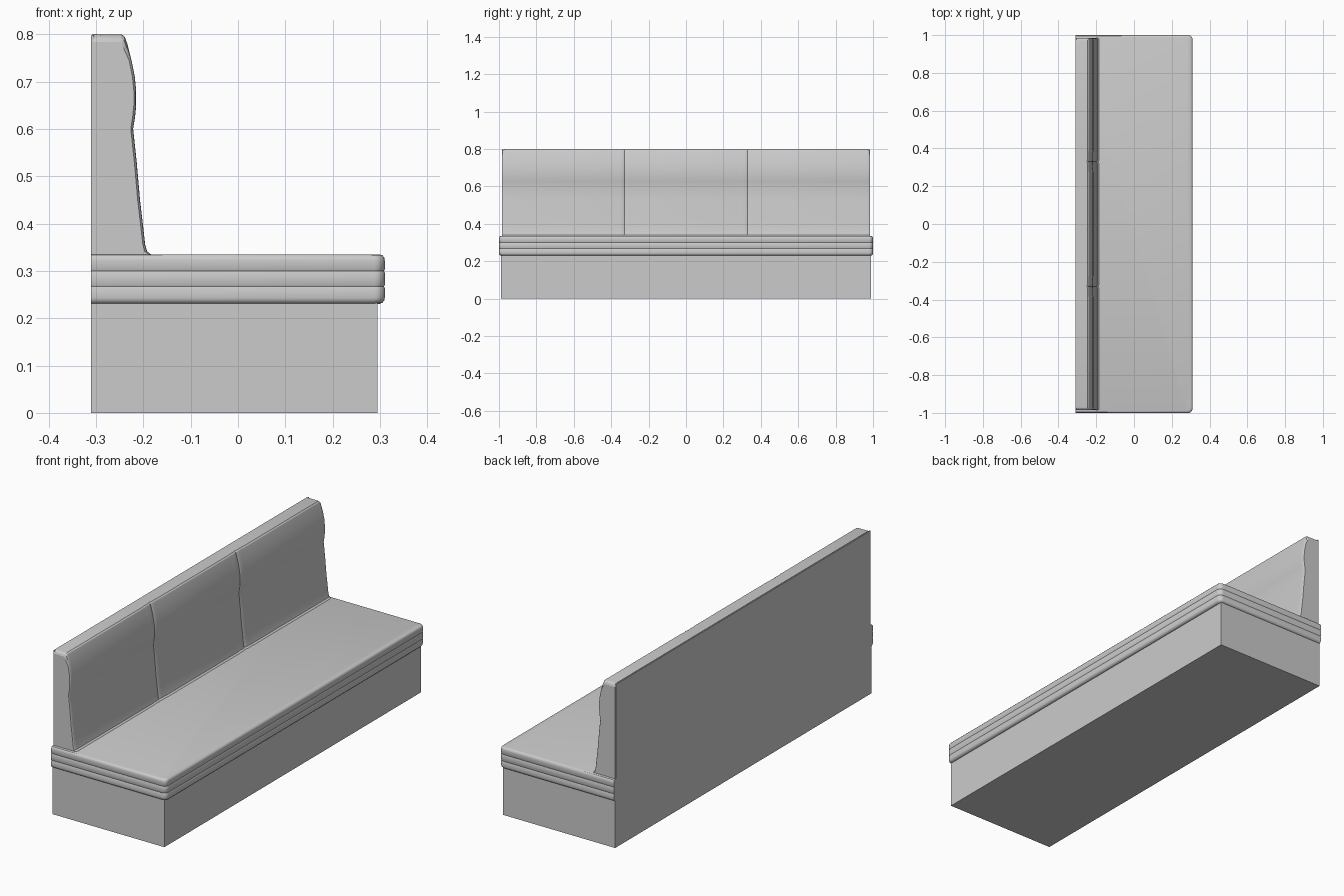
import bpy, bmesh, math

if "Cube" in bpy.data.objects:
    bpy.data.objects.remove(bpy.data.objects["Cube"])

mat = bpy.data.materials.new("grey upholstery")
mat.diffuse_color = (0.6, 0.6, 0.6, 1)
mat.use_nodes = True
mat.node_tree.nodes["Principled BSDF"].inputs["Base Color"].default_value = mat.diffuse_color


def finish(name, bm, angle=35):
    bmesh.ops.recalc_face_normals(bm, faces=bm.faces)
    me = bpy.data.meshes.new(name)
    bm.to_mesh(me)
    bm.free()
    ob = bpy.data.objects.new(name, me)
    bpy.context.collection.objects.link(ob)
    me.materials.append(mat)
    bpy.ops.object.select_all(action='DESELECT')
    ob.select_set(True)
    bpy.context.view_layer.objects.active = ob
    bpy.ops.object.shade_smooth_by_angle(angle=math.radians(angle))
    return ob


def loft(name, rings, angle=35):
    """Skin a list of closed point rings and cap both ends."""
    bm = bmesh.new()
    loops = [[bm.verts.new(p) for p in r] for r in rings]
    n = len(loops[0])
    for a, b in zip(loops, loops[1:]):
        for i in range(n):
            j = (i + 1) % n
            bm.faces.new((a[i], a[j], b[j], b[i]))
    bm.faces.new(loops[0])
    bm.faces.new(loops[-1])
    return finish(name, bm, angle)


def box(name, x0, x1, y, z0, z1):
    return loft(name, [[(x0, -y, z), (x1, -y, z), (x1, y, z), (x0, y, z)] for z in (z0, z1)])


# Plinth under the seat
box("base", -0.31, 0.295, 0.99, 0.0, 0.235)


# Seat cushion: square at the back, rounded front corners, two seam lines
def seat_ring(z, inset, r=0.022, steps=5):
    xf, y = 0.31 - inset, 1.0 - inset
    arc = [(math.sin(t), math.cos(t)) for t in
           (math.pi / 2 * i / steps for i in range(steps + 1))]
    front = [(xf - r + r * s, -y + r - r * c, z) for s, c in arc]
    front += [(xf - r + r * c, y - r + r * s, z) for s, c in arc]
    return [(-0.31, -y, z)] + front + [(-0.31, y, z)]


seat_profile = [(0.23, 0.012), (0.2325, 0.005), (0.238, 0.001), (0.243, 0),
                (0.264, 0), (0.267, 0.0015), (0.270, 0),
                (0.297, 0), (0.300, 0.0015), (0.303, 0),
                (0.322, 0), (0.328, 0.001), (0.333, 0.005), (0.335, 0.012)]
loft("seat", [seat_ring(z, d) for z, d in seat_profile])

# Thin panel behind the backrest
box("back_panel", -0.3105, -0.304, 0.983, 0.25, 0.797)

# Backrest: padded profile swept along y, with two soft vertical seams
front = [(-0.183, 0.325), (-0.184, 0.335), (-0.192, 0.341), (-0.196, 0.355),
         (-0.200, 0.39), (-0.207, 0.45), (-0.214, 0.53), (-0.2215, 0.60),
         (-0.2175, 0.625), (-0.215, 0.65), (-0.215, 0.68), (-0.218, 0.71),
         (-0.225, 0.745), (-0.234, 0.78), (-0.239, 0.794), (-0.245, 0.799)]


def back_ring(y, dip, edge=0.0):
    ring = [(-0.307, y, 0.325)]
    ring += [(x - dip, y, z - edge if z > 0.75 else z) for x, z in front]
    return ring + [(-0.307, y, 0.80 - edge)]


half = [(0.27, 0), (0.295, 0.002), (0.315, 0.001), (0.325, 0.003), (0.33, 0.005),
        (0.335, 0.003), (0.345, 0.001), (0.365, 0.002), (0.39, 0)]
ends = [(0.965, 0, 0), (0.974, 0.0005, 0.002), (0.981, 0.002, 0.007), (0.985, 0.005, 0.016)]
stations = [(y, d, 0) for y, d in half] + ends
stations = [(-y, d, e) for y, d, e in reversed(stations)] + stations
loft("backrest", [back_ring(*s) for s in stations], 20)
